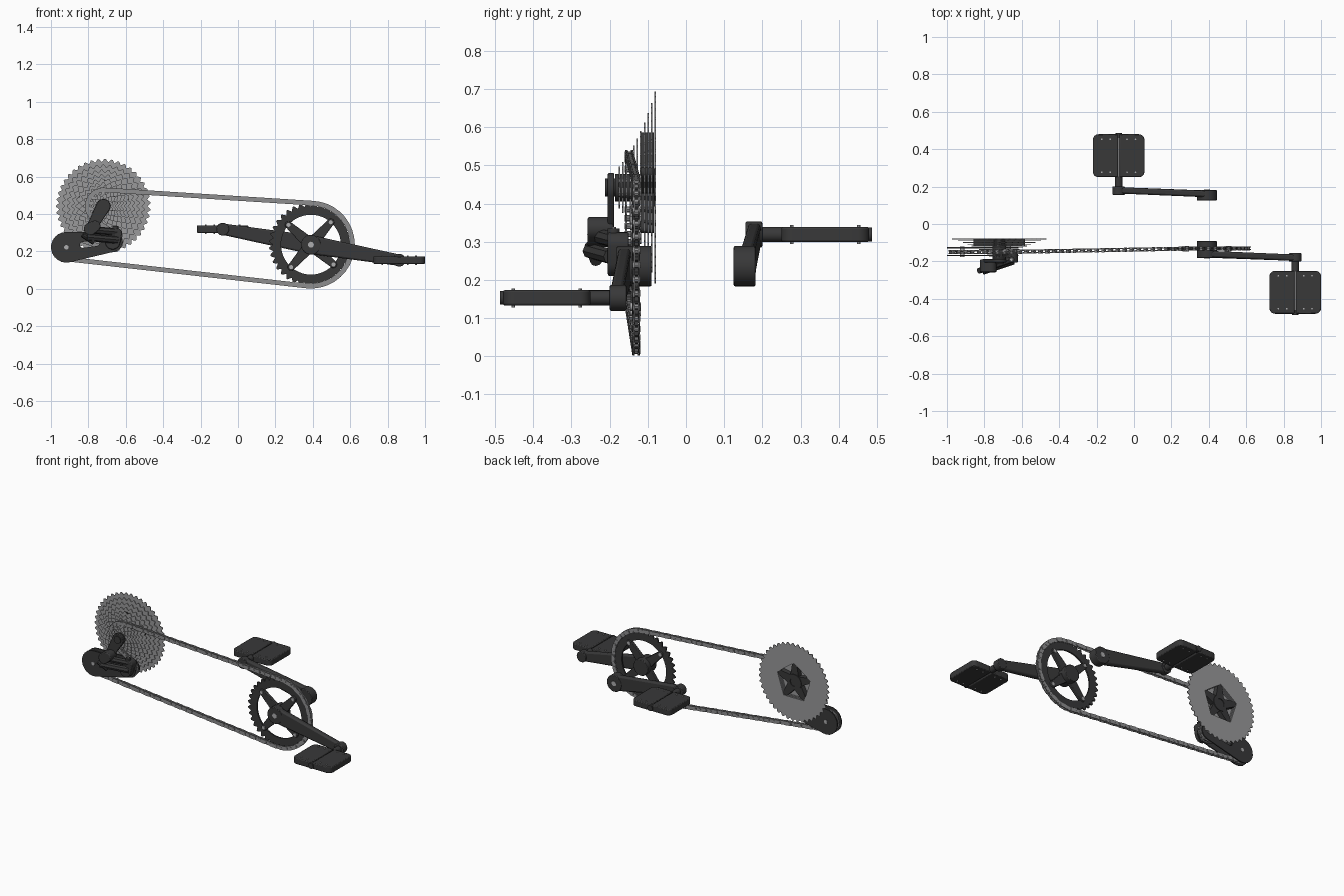
import bpy, bmesh, math
from math import pi, tau, cos, sin, acos, atan2, hypot
from mathutils import Vector

cube = bpy.data.objects.get("Cube")
if cube:
    bpy.data.objects.remove(cube, do_unlink=True)


def material(name, value):
    m = bpy.data.materials.new(name)
    m.use_nodes = True
    colour = (value, value, value * 1.02, 1)
    m.diffuse_color = colour
    m.node_tree.nodes["Principled BSDF"].inputs["Base Color"].default_value = colour
    return m


BLACK = material("matte black", 0.04)
STEEL = material("steel grey", 0.32)
CHAIN = material("chain grey", 0.27)
BOLT = material("bolt silver", 0.42)
made = []


# ---- helpers: outlines lie in the x-z plane and are extruded along y ----
def circle(c, r, n=32, start=0.0):
    return [(c[0] + r * cos(start + tau * i / n), c[1] + r * sin(start + tau * i / n))
            for i in range(n)]


def capsule(a, ra, b, rb, n=12):
    phi = atan2(b[1] - a[1], b[0] - a[0])
    k = acos((ra - rb) / hypot(b[0] - a[0], b[1] - a[1]))
    out = []
    for c, r, t0, t1 in ((b, rb, phi - k, phi + k), (a, ra, phi + k, phi + tau - k)):
        for i in range(n + 1):
            t = t0 + (t1 - t0) * i / n
            out.append((c[0] + r * cos(t), c[1] + r * sin(t)))
    return out


def gear(c, r, teeth, depth):
    out = []
    for i in range(teeth):
        for f, rad in ((0, r - depth), (0.4, r), (0.6, r)):
            t = tau * (i + f) / teeth
            out.append((c[0] + rad * cos(t), c[1] + rad * sin(t)))
    return out


def prism(bm, loops, y0, y1):
    edges, faces = [], []
    for loop in loops:
        vs = [bm.verts.new((u, y0, w)) for u, w in loop]
        if len(loops) == 1:
            faces = [bm.faces.new(vs)]
        else:
            edges += [bm.edges.new((vs[i - 1], vs[i])) for i in range(len(vs))]
    if edges:
        res = bmesh.ops.triangle_fill(bm, use_beauty=True, edges=edges, normal=(0, 1, 0))
        faces = [g for g in res["geom"] if isinstance(g, bmesh.types.BMFace)]
    ext = bmesh.ops.extrude_face_region(bm, geom=faces)
    vs = [g for g in ext["geom"] if isinstance(g, bmesh.types.BMVert)]
    bmesh.ops.translate(bm, verts=vs, vec=(0, y1 - y0, 0))


def finish(name, bm, mat, bevel=0):
    bmesh.ops.recalc_face_normals(bm, faces=bm.faces)
    mesh = bpy.data.meshes.new(name)
    bm.to_mesh(mesh)
    bm.free()
    mesh.materials.append(mat)
    ob = bpy.data.objects.new(name, mesh)
    bpy.context.collection.objects.link(ob)
    if bevel:
        mod = ob.modifiers.new("bevel", "BEVEL")
        mod.width, mod.segments, mod.limit_method = bevel, 2, "ANGLE"
        mod.angle_limit = 0.7
    made.append(ob)
    return ob


def plate(name, mat, loops, y0, y1, bevel=0):
    bm = bmesh.new()
    prism(bm, loops, y0, y1)
    return finish(name, bm, mat, bevel)


def rod(name, mat, a, b, r, n=20):
    a, b = Vector(a), Vector(b)
    bm = bmesh.new()
    bmesh.ops.create_cone(bm, cap_ends=True, segments=n, radius1=r, radius2=r, depth=(b - a).length)
    bm.transform((b - a).to_track_quat("Z", "Y").to_matrix().to_4x4())
    bmesh.ops.translate(bm, verts=bm.verts, vec=(a + b) / 2)
    return finish(name, bm, mat)


AXLE = (0.39, 0.236)
COGS = (-0.72, 0.442)
GUIDE = (-0.67, 0.25)
TENSION = (-0.918, 0.222)

# ---- cassette: stacked cogs, the large ones open around a five armed carrier ----
radii = [0.252, 0.222, 0.195, 0.17, 0.148, 0.128, 0.11, 0.094, 0.08, 0.067, 0.055]
for i, r in enumerate(radii):
    y = -0.082 - i * 0.0095
    hole = circle(COGS, 0.125, 5, pi / 2) if i < 4 else circle(COGS, 0.03)
    plate(f"cassette_cog_{i + 1}", STEEL, [gear(COGS, r, round(tau * r / 0.037), 0.016), hole],
          y, y + 0.004)
for k in range(5):
    t = pi / 2 + tau * k / 5
    tip = (COGS[0] + 0.13 * cos(t), COGS[1] + 0.13 * sin(t))
    plate(f"cassette_carrier_arm_{k + 1}", BLACK, [capsule(COGS, 0.035, tip, 0.014)], -0.118, -0.084)
plate("cassette_hub", BLACK, [circle(COGS, 0.05), circle(COGS, 0.028)], -0.12, -0.08)
plate("cassette_lockring", BLACK, [circle(COGS, 0.036), circle(COGS, 0.022)], -0.186, -0.12)

# ---- chainring with four spider arms ----
plate("chainring", BLACK, [gear(AXLE, 0.224, 36, 0.02), circle(AXLE, 0.16, 48)], -0.135, -0.125)
for k in range(4):
    t = pi * 0.27 + k * pi / 2
    tip = (AXLE[0] + 0.16 * cos(t), AXLE[1] + 0.16 * sin(t))
    plate(f"spider_arm_{k + 1}", BLACK, [capsule(AXLE, 0.034, tip, 0.019)], -0.142, -0.122, 0.003)
    plate(f"spider_bolt_{k + 1}", BOLT, [circle(tip, 0.011, 12)], -0.147, -0.118)

# ---- cranks and pedals: each side is the other turned half a round ----
for side, s in (("right", 1), ("left", -1)):
    def at(u, w):
        return (AXLE[0] + s * u, AXLE[1] + s * w)

    end = at(0.472, -0.083)
    plate(f"{side}_crank_boss", BLACK, [circle(AXLE, 0.053)], -0.182 * s, (-0.09 if s > 0 else -0.125) * s, 0.004)
    arm = plate(f"{side}_crank_arm", BLACK, [capsule(AXLE, 0.05, end, 0.03)], -0.177 * s, -0.143 * s, 0.009)
    for v in arm.data.vertices:
        v.co.y -= 0.02 * s * abs(v.co.x - AXLE[0]) / 0.472
    plate(f"{side}_crank_end", BLACK, [circle(end, 0.034)], -0.2 * s, -0.156 * s, 0.004)
    plate(f"{side}_crank_bolt", BOLT, [circle(AXLE, 0.016, 12)], -0.184 * s, -0.17 * s)
    rod(f"{side}_pedal_collar", BLACK, (end[0], -0.19 * s, end[1]), (end[0], -0.255 * s, end[1]), 0.02)
    rod(f"{side}_pedal_axle", STEEL, (end[0], -0.25 * s, end[1]), (end[0], -0.478 * s, end[1]), 0.012)
    rod(f"{side}_pedal_cap", BLACK, (end[0], -0.46 * s, end[1]), (end[0], -0.487 * s, end[1]), 0.018)

    # two half platforms with rounded outer corners and a slit over the axle
    for h, half in ((1, "outer"), (-1, "inner")):
        outline = [(0.004, -0.115)]
        for cv, t0 in ((-0.085, -pi / 2), (0.085, 0)):
            outline += [(0.108 + 0.03 * cos(t0 + j * pi / 12), cv + 0.03 * sin(t0 + j * pi / 12))
                        for j in range(7)]
        outline.append((0.004, 0.115))
        bm = bmesh.new()
        prism(bm, [outline], -0.02, 0.02)
        for v in bm.verts:
            u, t, w = v.co
            v.co = (end[0] + h * u, -0.365 * s + w, end[1] + t)
        finish(f"{side}_pedal_{half}_platform", bm, BLACK, 0.005)
    for u in (-0.09, -0.045, 0.045, 0.09):
        for v in (-0.088, 0.088):
            p = (end[0] + u, -0.365 * s + v)
            rod(f"{side}_pedal_pin", BOLT, (*p, end[1] - 0.025), (*p, end[1] + 0.025), 0.0045, 8)

# ---- chain: belt path around four wheels, then alternating links ----
wheels = [(AXLE, 0.222, 1), (COGS, 0.087, 1), (GUIDE, 0.045, -1), (TENSION, 0.062, 1)]


def tangent(a, b):
    (c1, r1, s1), (c2, r2, s2) = a, b
    dx, dz = c2[0] - c1[0], c2[1] - c1[1]
    return atan2(dz, dx) - acos((s1 * r1 - s2 * r2) / hypot(dx, dz))


path = []
for i, (c, r, s) in enumerate(wheels):
    flip = 0 if s > 0 else pi
    t0 = tangent(wheels[i - 1], wheels[i]) + flip
    t1 = tangent(wheels[i], wheels[(i + 1) % 4]) + flip
    sweep = ((t1 - t0) * s) % tau * s
    path += [Vector((c[0] + r * cos(t0 + sweep * j / 40), c[1] + r * sin(t0 + sweep * j / 40)))
             for j in range(41)]
path.append(path[0])
lengths = [(b - a).length for a, b in zip(path, path[1:])]
count = 2 * round(sum(lengths) / 0.0375 / 2)
pitch = sum(lengths) / count
pins, travelled = [], 0.0
for a, b, d in zip(path, path[1:], lengths):
    while len(pins) < count and len(pins) * pitch <= travelled + d:
        pins.append(a.lerp(b, (len(pins) * pitch - travelled) / max(d, 1e-6)))
    travelled += d

bm = bmesh.new()
for i, a in enumerate(pins):
    b = pins[(i + 1) % len(pins)]
    y = -0.13 - 0.02 * min(1, max(0, (AXLE[0] - a.x) / 1.1))
    off = 0.0085 if i % 2 else 0.0055
    for side in (-1, 1):
        prism(bm, [capsule(a, 0.0125, b, 0.0125, 5)], y + side * off - 0.0015, y + side * off + 0.0015)
    prism(bm, [circle(a, 0.008, 8)], y - 0.011, y + 0.011)
finish("chain", bm, CHAIN)

# ---- derailleur cage with two jockey wheels ----
for name, y in (("outer", -0.172), ("inner", -0.13)):
    slot = capsule((-0.83, 0.235), 0.016, (-0.755, 0.243), 0.014, 6)
    plate(f"cage_{name}_plate", BLACK, [capsule(TENSION, 0.082, GUIDE, 0.052), slot], y, y + 0.007)
for name, c, r in (("tension", TENSION, 0.066), ("guide", GUIDE, 0.05)):
    plate(f"{name}_wheel", BLACK, [gear(c, r, 11, 0.012)], -0.153, -0.145)
    plate(f"{name}_wheel_bolt", BOLT, [circle(c, 0.012, 12)], -0.176, -0.12)

# ---- derailleur body: hanger, knuckles and parallelogram links ----
plate("hanger_arm", BLACK, [capsule(COGS, 0.038, (-0.785, 0.325), 0.027)], -0.205, -0.188, 0.003)
plate("hanger_bolt", BLACK, [circle(COGS, 0.024)], -0.212, -0.18)
plate("rear_knuckle", BLACK, [capsule((-0.79, 0.32), 0.034, (-0.765, 0.335), 0.03)], -0.258, -0.19, 0.005)
plate("front_knuckle", BLACK, [capsule((-0.67, 0.25), 0.04, (-0.65, 0.295), 0.03)], -0.205, -0.15, 0.005)
for k, (dy, dz) in enumerate(((0.0, 0.018), (-0.012, -0.024))):
    rod(f"parallelogram_link_{k + 1}", BLACK, (-0.81, -0.24 + dy, 0.3 + dz), (-0.645, -0.185 + dy, 0.285 + dz), 0.02, 8)
for x, y in ((-0.8, -0.24), (-0.655, -0.19)):
    rod("link_pivot", BLACK, (x, y, 0.26), (x, y, 0.335), 0.016, 12)
    rod("link_pivot_pin", BOLT, (x, y, 0.257), (x, y, 0.338), 0.007, 10)
rod("cable_stop", BLACK, (-0.83, -0.25, 0.29), (-0.77, -0.235, 0.25), 0.016, 10)

# ---- smooth shading with sharp edges kept ----
bpy.ops.object.select_all(action="DESELECT")
for ob in made:
    ob.select_set(True)
bpy.context.view_layer.objects.active = made[0]
bpy.ops.object.shade_smooth_by_angle(angle=math.radians(35))
